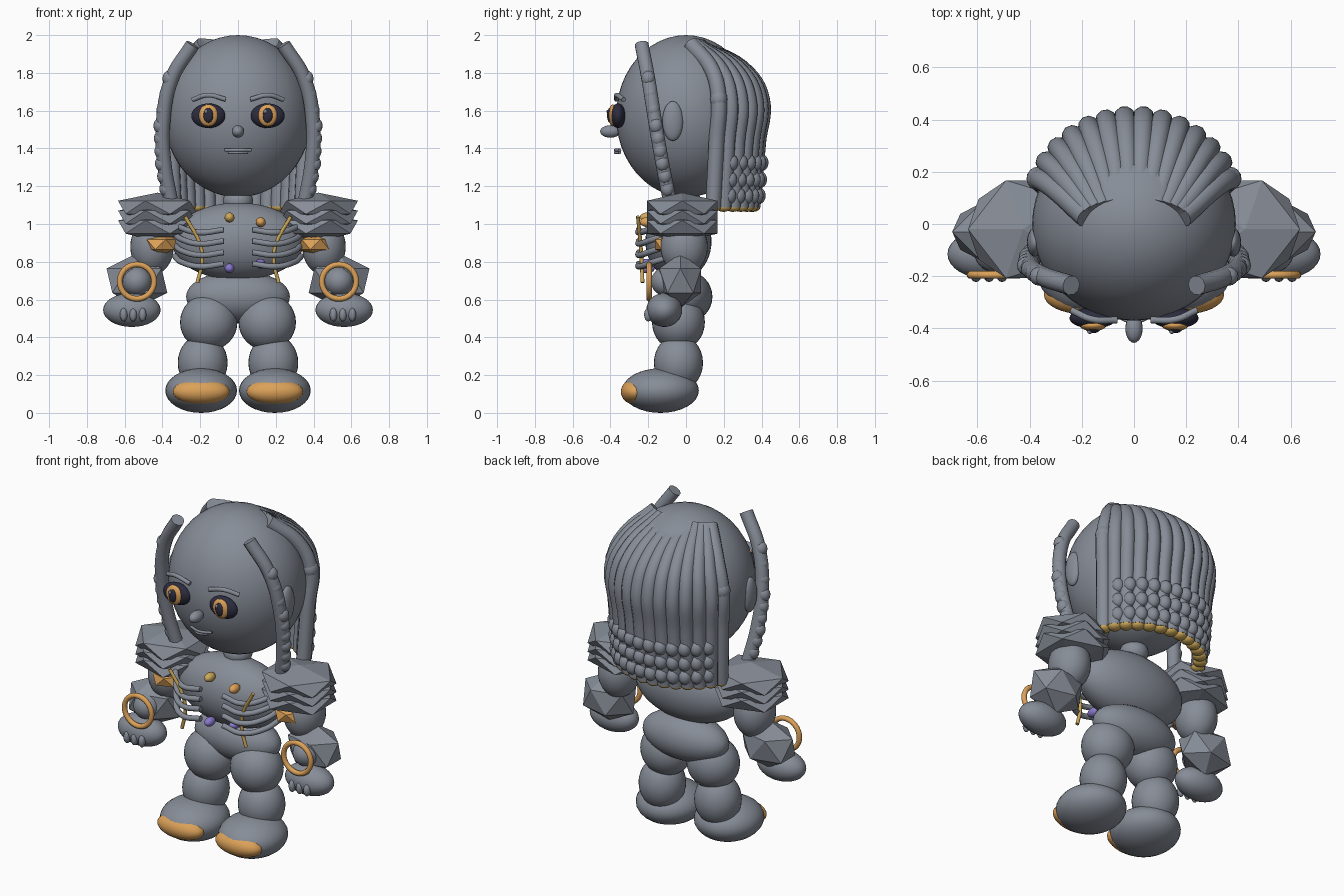
import bpy, bmesh
from math import sin, cos, radians, pi
from mathutils import Matrix, Vector

cube = bpy.data.objects.get("Cube")
if cube:
    bpy.data.objects.remove(cube, do_unlink=True)


def material(name, rgb):
    m = bpy.data.materials.new(name)
    m.use_nodes = True
    m.diffuse_color = (*rgb, 1)
    m.node_tree.nodes["Principled BSDF"].inputs["Base Color"].default_value = (*rgb, 1)
    return m


GREY = material("slate grey", (0.24, 0.265, 0.31))
GOLD = material("warm gold", (0.72, 0.36, 0.1))
OLD_GOLD = material("old gold", (0.62, 0.4, 0.1))
NAVY = material("dark navy", (0.025, 0.025, 0.05))
PURPLE = material("violet", (0.25, 0.19, 0.6))


def finish(bm, name, mat, smooth=True):
    bmesh.ops.recalc_face_normals(bm, faces=bm.faces)
    for f in bm.faces:
        f.smooth = smooth
    me = bpy.data.meshes.new(name)
    bm.to_mesh(me)
    bm.free()
    me.materials.append(mat)
    ob = bpy.data.objects.new(name, me)
    bpy.context.collection.objects.link(ob)


def placed(centre, radii):
    return Matrix.Translation(centre) @ Matrix.Diagonal((*radii, 1))


def balls(name, centres, radii, mat=GREY, segs=32):
    """One object holding an ellipsoid at each centre."""
    bm = bmesh.new()
    for c in centres:
        bmesh.ops.create_uvsphere(bm, u_segments=segs, v_segments=segs // 2,
                                  radius=1, matrix=placed(c, radii))
    finish(bm, name, mat)


def gems(name, centres, radii, mat=GREY):
    """Flat-faced icosahedra."""
    bm = bmesh.new()
    for c in centres:
        bmesh.ops.create_icosphere(bm, subdivisions=1, radius=1, matrix=placed(c, radii))
    finish(bm, name, mat, False)


def tubes(name, paths, radius, mat=GREY):
    """Round tubes swept through the points of each path."""
    cu = bpy.data.curves.new(name, "CURVE")
    cu.dimensions = "3D"
    cu.bevel_depth = radius
    cu.bevel_resolution = 3
    cu.use_fill_caps = True
    cu.resolution_u = 8
    for path in paths:
        sp = cu.splines.new("BEZIER")
        sp.bezier_points.add(len(path) - 1)
        for p, co in zip(sp.bezier_points, path):
            p.co = co
            p.handle_left_type = p.handle_right_type = "AUTO"
    cu.materials.append(mat)
    bpy.context.collection.objects.link(bpy.data.objects.new(name, cu))


def ring(name, centre, major, minor, mat):
    """Closed hoop facing the front."""
    bm = bmesh.new()
    n, m = 32, 10
    grid = [[bm.verts.new((centre[0] + (major + minor * cos(b)) * cos(a),
                           centre[1] + minor * sin(b),
                           centre[2] + (major + minor * cos(b)) * sin(a)))
             for b in (2 * pi * j / m for j in range(m))]
            for a in (2 * pi * i / n for i in range(n))]
    for i in range(n):
        for j in range(m):
            bm.faces.new((grid[i][j], grid[i - 1][j], grid[i - 1][j - 1], grid[i][j - 1]))
    finish(bm, name, mat)


# Body core
balls("head", [(0, 0, 1.571)], (0.39, 0.37, 0.429), segs=48)
balls("neck", [(0, 0, 1.12)], (0.08, 0.08, 0.07))
balls("chest", [(0, -0.04, 0.908)], (0.35, 0.175, 0.205), segs=48)
balls("hips", [(0, 0, 0.615)], (0.275, 0.14, 0.138))

# Nose and mouth
balls("nose", [(0, -0.4, 1.49)], (0.033, 0.055, 0.033), segs=20)
for name, z, w in (("upper_lip", 1.391, 0.07), ("lower_lip", 1.378, 0.05)):
    tubes(name, [[(-w, -0.35, z), (0, -0.374, z), (w, -0.35, z)]], 0.008)

# Chest studs
for name, mat, spots in (("upper_right_stud", OLD_GOLD, [(-0.045, 1.035)]),
                         ("upper_left_stud", GOLD, [(0.12, 1.01)]),
                         ("violet_studs", PURPLE, [(-0.045, 0.765), (0.12, 0.79)])):
    balls(name, [(x, -0.205, z) for x, z in spots], (0.026, 0.04, 0.026), mat, 20)

# Paired parts
for side, s in (("left", 1), ("right", -1)):
    # Face
    balls(side + "_ear", [(s * 0.38, -0.07, 1.545)], (0.03, 0.055, 0.105))
    balls(side + "_eye", [(s * 0.157, -0.36, 1.573)], (0.09, 0.04, 0.065), NAVY)
    balls(side + "_iris", [(s * 0.157, -0.388, 1.575)], (0.051, 0.022, 0.058), GOLD, 24)
    balls(side + "_pupil", [(s * 0.157, -0.402, 1.575)], (0.027, 0.016, 0.04), NAVY, 20)
    balls(side + "_eye_glint", [(s * 0.157 - 0.012, -0.412, 1.595)], (0.01, 0.009, 0.01), GREY, 12)
    tubes(side + "_brow", [[(s * 0.24, -0.33, 1.658), (s * 0.16, -0.365, 1.682),
                            (s * 0.065, -0.368, 1.66)]], 0.013)

    # Leg and foot
    balls(side + "_thigh", [(s * 0.155, -0.04, 0.48)], (0.152, 0.14, 0.15))
    balls(side + "_shin", [(s * 0.187, -0.04, 0.265)], (0.132, 0.13, 0.15))
    balls(side + "_foot", [(s * 0.195, -0.135, 0.118)], (0.19, 0.203, 0.118))
    balls(side + "_toe_cap", [(s * 0.195, -0.27, 0.112)], (0.15, 0.075, 0.068), GOLD)

    # Arm and hand
    gems(side + "_shoulder_plates", [(s * 0.425, -0.02, 1.088 - 0.052 * i) for i in range(3)],
         (s * 0.235, 0.22, 0.078))
    balls(side + "_upper_arm", [(s * 0.455, -0.01, 0.88)], (0.115, 0.125, 0.15))
    gems(side + "_arm_band", [(s * 0.41, -0.075, 0.892)], (0.1, 0.105, 0.06), GOLD)
    gems(side + "_forearm", [(s * 0.535, -0.03, 0.7)], (s * 0.18, 0.13, 0.145))
    balls(side + "_wrist", [(s * 0.535, -0.1, 0.695)], (0.078, 0.085, 0.078))
    ring(side + "_bracelet", (s * 0.535, -0.195, 0.695), 0.091, 0.015, GOLD)
    balls(side + "_hand", [(s * 0.562, -0.115, 0.545)], (0.152, 0.095, 0.09))
    balls(side + "_fingers", [(s * x, -0.2, 0.52) for x in (0.605, 0.555, 0.505)],
          (0.02, 0.022, 0.036), GREY, 16)

    # Rib straps and gold rods on the chest
    tubes(side + "_ribs", [[(s * 0.075, -0.25, z), (s * 0.2, -0.245, z - 0.015),
                            (s * 0.3, -0.17, z + 0.01), (s * 0.335, -0.07, z + 0.04)]
                           for z in (0.97, 0.91, 0.85, 0.79)], 0.016)
    tubes(side + "_chest_rod", [[(s * 0.28, -0.255, 1.04), (s * 0.2, -0.24, 0.89),
                                 (s * 0.19, -0.235, 0.8), (s * 0.215, -0.23, 0.69)]],
          0.01, OLD_GOLD)

    # Front braid with a knotted outer edge
    braid = [Vector((s * x, y, z)) for x, y, z in
             ((0.24, -0.235, 1.95), (0.35, -0.2, 1.77), (0.398, -0.16, 1.52),
              (0.39, -0.125, 1.32), (0.355, -0.085, 1.12))]
    tubes(side + "_front_braid", [braid], 0.038)
    knots = []
    for a, b in zip(braid[1:], braid[2:]):
        knots += [a.lerp(b, t / 3) + Vector((s * 0.014, 0, 0)) for t in range(3)]
    balls(side + "_braid_knots", knots, (0.036, 0.036, 0.042), GREY, 16)

# Back hair: a fan of hanging locks with beads and tips
LOCKS = 14
locks = []
for i in range(LOCKS):
    a = radians(24 + 132 * i / (LOCKS - 1))
    lock = [Vector((rx * cos(a), y0 + ry * sin(a), z)) for rx, y0, ry, z in
            ((0.2, -0.01, 0.09, 1.96 - 0.02 * sin(a)), (0.34, 0.02, 0.3, 1.808),
             (0.4, 0.015, 0.39, 1.66), (0.37, 0.0, 0.355, 1.09))]
    lock.insert(3, lock[2].lerp(lock[3], 0.4))
    locks.append(lock)
tubes("back_locks", locks, 0.042)
balls("side_lock_joints", [locks[0][2], locks[-1][2]], (0.046, 0.046, 0.055), GREY, 16)
beads = []
for p in locks[1:-1]:
    for z in (1.15, 1.235, 1.325):
        beads.append(p[2].lerp(p[4], (p[2].z - z) / (p[2].z - p[4].z)) + Vector((0, 0.026, 0)))
balls("hair_beads", beads, (0.037, 0.037, 0.045), GREY, 16)
balls("lock_tips", [p[4] for p in locks], (0.04, 0.04, 0.026), OLD_GOLD, 16)
